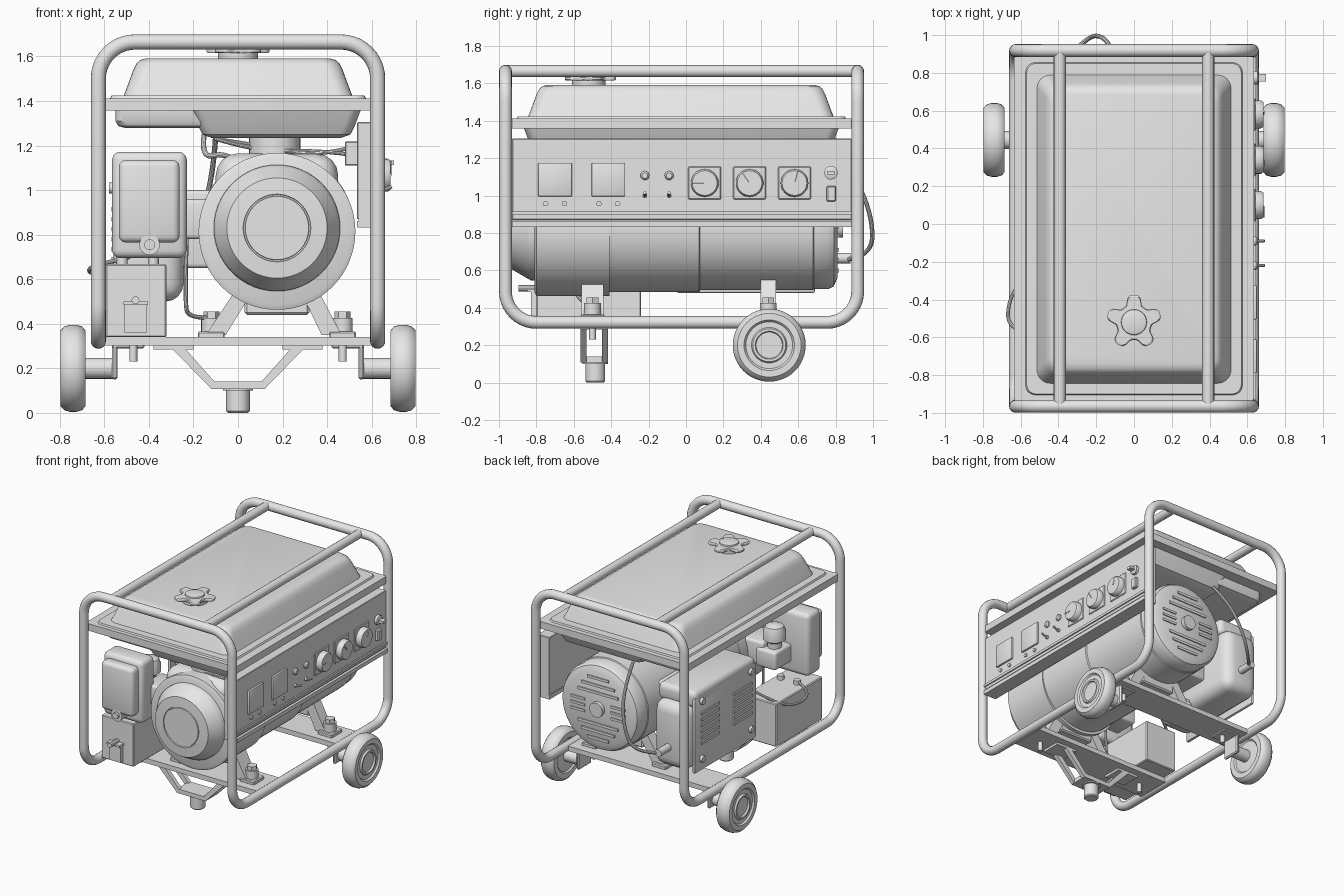
import bpy, bmesh, math
from mathutils import Vector, Matrix

grey = bpy.data.materials.new("plain_grey")
grey.diffuse_color = (0.8, 0.8, 0.8, 1)


def add(name, bm):
    bmesh.ops.recalc_face_normals(bm, faces=bm.faces)
    me = bpy.data.meshes.new(name)
    bm.to_mesh(me)
    bm.free()
    ob = bpy.data.objects.new(name, me)
    bpy.context.collection.objects.link(ob)
    me.materials.append(grey)
    return ob


def box(name, x, y, z, bevel=0.0, seg=3):
    """Box from (min, max) pairs with optional rounded edges."""
    bm = bmesh.new()
    c = [(a[0] + a[1]) / 2 for a in (x, y, z)]
    s = [abs(a[1] - a[0]) for a in (x, y, z)]
    bmesh.ops.create_cube(bm, size=1, matrix=Matrix.Translation(c) @ Matrix.Diagonal((*s, 1)))
    if bevel:
        bmesh.ops.bevel(bm, geom=bm.edges[:], offset=bevel, segments=seg, profile=0.5, affect='EDGES')
    return add(name, bm)


def loft(name, rings):
    """Skin closed rings of points and cap both ends."""
    bm = bmesh.new()
    vs = [[bm.verts.new(p) for p in r] for r in rings]
    n = len(vs[0])
    for a, b in zip(vs, vs[1:]):
        for i in range(n):
            bm.faces.new((a[i], a[(i + 1) % n], b[(i + 1) % n], b[i]))
    bm.faces.new(vs[0])
    bm.faces.new(vs[-1])
    return add(name, bm)


def lathe(name, axis, c, prof, n=48):
    """Turn (radius, offset along axis) pairs about an axis through c."""
    def pt(r, t, a):
        u, v = r * math.cos(a), r * math.sin(a)
        return Vector(c) + Vector({'X': (t, u, v), 'Y': (u, t, v), 'Z': (u, v, t)}[axis])
    return loft(name, [[pt(r, t, 2 * math.pi * i / n) for i in range(n)] for r, t in prof])


def cyl(name, axis, c, r, t0, t1, n=24):
    return lathe(name, axis, c, [(r, t0), (r, t1)], n)


def rrect(x0, x1, y0, y1, r, z, n=6):
    """Rounded rectangle ring at height z."""
    out = []
    for k, (cx, cy) in enumerate([(x1 - r, y1 - r), (x0 + r, y1 - r), (x0 + r, y0 + r), (x1 - r, y0 + r)]):
        for i in range(n + 1):
            a = math.pi / 2 * (k + i / n)
            out.append((cx + r * math.cos(a), cy + r * math.sin(a), z))
    return out


def tube(name, pts, r, fillet=0.0, closed=False, smooth=False, res=6):
    """Round tube along points, with rounded corners or as a smooth spline."""
    P = [Vector(p) for p in pts]
    path = []
    for i, p in enumerate(P):
        if not fillet or (not closed and i in (0, len(P) - 1)):
            path.append(p)
            continue
        d0 = (P[i - 1] - p).normalized()
        d1 = (P[(i + 1) % len(P)] - p).normalized()
        cen = p + (d0 + d1) * fillet
        for k in range(11):
            a = math.pi / 2 * k / 10
            path.append(cen - d1 * fillet * math.cos(a) - d0 * fillet * math.sin(a))
    cu = bpy.data.curves.new(name, 'CURVE')
    cu.dimensions = '3D'
    cu.bevel_depth, cu.bevel_resolution, cu.use_fill_caps = r, res, True
    sp = cu.splines.new('NURBS' if smooth else 'POLY')
    sp.points.add(len(path) - 1)
    for q, p in zip(sp.points, path):
        q.co = (*p, 1)
    sp.use_cyclic_u = closed
    if smooth:
        sp.order_u, sp.use_endpoint_u, sp.resolution_u = 3, True, 8
    ob = bpy.data.objects.new(name, cu)
    bpy.context.collection.objects.link(ob)
    cu.materials.append(grey)
    bpy.ops.object.select_all(action='DESELECT')
    ob.select_set(True)
    bpy.context.view_layer.objects.active = ob
    bpy.ops.object.convert(target='MESH')


# Tubular frame: one closed loop plus two top rails
FX, F0, F1, ZB, ZT = 0.627, -0.965, 0.918, 0.322, 1.665
tube("frame", [(-FX, F0, ZB), (-FX, F0, ZT), (FX, F0, ZT), (FX, F0, ZB),
               (FX, F1, ZB), (FX, F1, ZT), (-FX, F1, ZT), (-FX, F1, ZB)], 0.034, 0.165, True)
for s in (-1, 1):
    tube("top_rail", [(s * 0.393, F0, ZT), (s * 0.393, F1, ZT)], 0.032)

# Fuel tank: flange, upper shell, shallow and deep undersides
loft("tank_flange", [rrect(-0.635, 0.635, -0.935, 0.89, 0.015, z) for z in (1.358, 1.412)])
loft("tank_rim", [rrect(-0.575, 0.575, -0.905, 0.855, 0.05, 1.41), rrect(-0.568, 0.568, -0.9, 0.85, 0.05, 1.424)])
shell = [(0, 1.42), (0.012, 1.45), (0.045, 1.54), (0.06, 1.57), (0.078, 1.585), (0.105, 1.592)]
loft("tank_top", [rrect(-0.515 + d, 0.515 - d, -0.845 + d, 0.79 - d, 0.07, z) for d, z in shell])
loft("tank_under_shallow", [rrect(-0.55 + d, -0.1, -0.835 + d, 0.8 - d, 0.05, z)
                            for d, z in [(0, 1.37), (0, 1.31), (0.012, 1.288), (0.04, 1.28)]])
loft("tank_under_deep", [rrect(-0.21 + d, 0.555 - d, -0.87 + d, 0.82 - d, 0.05, z)
                         for d, z in [(0, 1.37), (0.03, 1.29), (0.05, 1.25), (0.09, 1.235)]])
star = [(0.12 + 0.026 * math.tanh(2 * math.cos(5 * (a - math.pi / 2))), a)
        for a in [math.tau * i / 80 for i in range(80)]]
loft("cap_star", [[(k * r * math.cos(a), -0.52 + k * r * math.sin(a), z) for r, a in star]
                  for k, z in [(0.96, 1.615), (1, 1.62), (1, 1.632), (0.94, 1.638)]])
lathe("cap_neck", 'Z', (0, -0.52, 0), [(0.09, 1.585), (0.09, 1.62)], 32)
lathe("cap_hub", 'Z', (0, -0.52, 0), [(0.07, 1.63), (0.066, 1.648), (0.055, 1.652)], 32)

# Engine and alternator barrel
EC = (0.175, 0, 0.83)
lathe("engine_housing", 'Y', (0.175, 0, 0.815), [(0.33, -0.81), (0.352, -0.8), (0.352, -0.41)], 64)
lathe("alternator_barrel", 'Y', EC, [(0.346, -0.42), (0.346, 0.07), (0.336, 0.075), (0.336, 0.68), (0.33, 0.685),
                                     (0.33, 0.76), (0.315, 0.79), (0.27, 0.81)], 64)
box("crankcase", (-0.1, 0.45), (-0.79, -0.42), (0.55, 1.165), 0.1, 4)
lathe("starter_cover", 'Y', EC, [(0.285, -0.78), (0.283, -0.83), (0.272, -0.85), (0.225, -0.93), (0.152, -0.935),
                                 (0.15, -0.928), (0.144, -0.928), (0.142, -0.935)], 64)
cyl("rear_hub", 'Y', EC, 0.055, 0.8, 0.84)
for s in (-1, 1):
    for i, w in enumerate((0.17, 0.14, 0.09)):
        z = EC[2] + s * (0.12 + 0.055 * i)
        box("rear_slot", (EC[0] - w, EC[0] + w), (0.8, 0.818), (z - 0.01, z + 0.01))
    for i in (-1, 0, 1):
        x = EC[0] + s * 0.17
        box("rear_slot", (x - 0.06, x + 0.06), (0.8, 0.818), (EC[2] + 0.045 * i - 0.009, EC[2] + 0.045 * i + 0.009))
cyl("tank_neck", 'Z', (0.165, -0.6, 0), 0.115, 1.15, 1.25, 32)
box("intake", (-0.3, -0.1), (-0.72, -0.5), (0.78, 0.96), 0.02)

# Control panel with lower lips
box("panel", (0.535, 0.635), (-0.93, 0.885), (0.87, 1.305), 0.004, 1)
box("panel_lip_low", (0.535, 0.645), (-0.93, 0.885), (0.832, 0.862))
box("panel_groove", (0.54, 0.625), (-0.93, 0.885), (0.85, 0.88))
box("panel_rib", (0.62, 0.645), (-0.93, 0.885), (0.895, 0.915))
box("panel_back_box", (0.48, 0.54), (-0.85, -0.6), (1.11, 1.22), 0.005, 1)
for y in (-0.7, -0.415):
    box("socket", (0.63, 0.65), (y - 0.09, y + 0.09), (0.995, 1.175), 0.006, 2)
    for d in (-0.05, 0.05):
        cyl("socket_screw", 'X', (0, y + d, 0.957), 0.014, 0.63, 0.645, 16)
for y in (-0.22, -0.09):
    lathe("indicator", 'X', (0, y, 1.107), [(0.024, 0.63), (0.024, 0.645), (0.015, 0.655)], 20)
    cyl("toggle_base", 'X', (0, y, 1.0), 0.013, 0.63, 0.65, 12)
    tube("toggle", [(0.64, y, 0.995), (0.69, y, 1.015)], 0.008, res=2)
for y, a in ((0.1, 90), (0.34, 35), (0.58, -15)):
    box("dial_plate", (0.63, 0.642), (y - 0.088, y + 0.088), (0.98, 1.155), 0.005, 1)
    lathe("dial", 'X', (0, y, 1.067), [(0.074, 0.64), (0.074, 0.672), (0.066, 0.685)], 32)
    d = Vector((0, -math.sin(math.radians(a)), math.cos(math.radians(a))))
    c = Vector((0.684, y, 1.067))
    tube("dial_mark", [c + d * 0.005, c + d * 0.065], 0.006, res=1)
lathe("key_switch", 'X', (0, 0.775, 1.122), [(0.036, 0.63), (0.036, 0.655), (0.026, 0.66)], 24)
box("key", (0.65, 0.7), (0.755, 0.795), (1.112, 1.132))
box("rocker", (0.63, 0.66), (0.752, 0.802), (0.968, 1.052), 0.006, 1)

# Air filter, carburettor bowl and battery
box("air_filter_back", (-0.565, -0.23), (-0.83, -0.67), (0.695, 1.172), 0.035)
box("air_filter_cover", (-0.535, -0.262), (-0.9, -0.8), (0.765, 1.135), 0.03)
cyl("air_filter_knob", 'Y', (-0.397, 0, 0.755), 0.046, -0.9, -0.8)
cyl("air_filter_knob_tip", 'Y', (-0.397, 0, 0.755), 0.024, -0.915, -0.8)
lathe("fuel_bowl", 'Z', (-0.35, -0.57, 0), [(0.05, 0.8), (0.05, 0.96), (0.08, 0.98), (0.08, 1.04), (0.065, 1.08),
                                           (0.03, 1.095)], 24)
box("carburettor", (-0.42, -0.25), (-0.7, -0.48), (0.78, 0.92), 0.02)
box("battery", (-0.595, -0.322), (-0.8, -0.24), (0.34, 0.668), 0.006, 1)
box("battery_clip", (-0.51, -0.41), (-0.83, -0.79), (0.36, 0.49))
box("battery_clip_top", (-0.515, -0.405), (-0.85, -0.79), (0.485, 0.5))
tube("battery_bolt", [(-0.46, -0.895, 0.505), (-0.46, -0.8, 0.505)], 0.018, res=3)
for x in (-0.52, -0.38):
    cyl("battery_post", 'Z', (x, -0.6, 0), 0.025, 0.66, 0.7, 12)

# Muffler with slotted heat shield
box("muffler", (-0.545, -0.245), (-0.04, 0.76), (0.5, 1.0), 0.08, 4)
box("muffler_bridge", (-0.28, -0.05), (0.1, 0.5), (0.65, 1.0), 0.02)
box("heat_shield", (-0.56, -0.535), (-0.05, 0.69), (0.48, 1.05), 0.01, 2)
box("heat_shield_top", (-0.56, -0.24), (-0.05, 0.69), (0.97, 1.1), 0.04, 4)
for y in (0.12, 0.51):
    for i in range(6):
        z = 0.68 + 0.045 * i
        box("shield_slot", (-0.569, -0.55), (y - 0.11, y + 0.11), (z, z + 0.02))
    for z in (0.57, 1.01):
        cyl("shield_bolt", 'X', (0, y + (0.1 if y > 0.3 else -0.1), z), 0.025, -0.58, -0.55, 12)

# Cross plates, engine mounts and bolts
box("front_plate", (-0.6, 0.6), (-0.63, -0.36), (0.303, 0.34))
box("rear_plate", (-0.6, 0.6), (0.32, 0.57), (0.303, 0.34))
for y, w in ((-0.5, 0.06), (0.44, 0.042)):
    box("mount_arch", (0.03, 0.32), (y - w, y + w), (0.44, 0.56), 0.01, 1)
    for s in (-1, 1):
        x = 0.175 + s * 0.295
        box("mount_pad", (x - 0.06, x + 0.06), (y - 0.065, y + 0.065), (0.335, 0.365), 0.006, 1)
        cyl("mount_rubber", 'Z', (x, y, 0), 0.045, 0.36, 0.425)
        cyl("mount_nut", 'Z', (x, y, 0), 0.036, 0.42, 0.455, 6)
        top, low = 0.175 + s * 0.14, 0.175 + s * 0.26
        loft("mount_leg", [[(top - 0.04, q, 0.56), (top + 0.04, q, 0.56), (low + 0.03, q, 0.35), (low - 0.06, q, 0.35)]
                           for q in (y - w, y + w)])
        cyl("plate_bolt", 'Z', (s * 0.47, y, 0), 0.018, 0.23, 0.31, 12)

# Front foot: open bracket with rubber pad
for y in (-0.548, -0.432):
    for s in (-1, 1):
        loft("foot_strut", [[(s * 0.31, q, 0.303), (s * 0.25, q, 0.303), (s * 0.105, q, 0.14), (s * 0.12, q, 0.108)]
                            for q in (y - 0.016, y + 0.016)])
box("foot_bar", (-0.12, 0.12), (-0.564, -0.416), (0.108, 0.14))
for s in (-1, 1):
    box("foot_flange", (s * 0.2, s * 0.38), (-0.564, -0.416), (0.285, 0.304))
lathe("foot_pad", 'Z', (0, -0.485, 0), [(0.045, 0.0), (0.053, 0.008), (0.053, 0.1), (0.068, 0.1), (0.068, 0.11)], 32)

# Wheels, stub axles and axle brackets
for s in (-1, 1):
    prof = [(0.075, 0.69), (0.12, 0.695), (0.13, 0.685), (0.17, 0.685), (0.188, 0.7), (0.195, 0.725), (0.195, 0.755),
            (0.188, 0.78), (0.17, 0.797), (0.135, 0.797), (0.125, 0.785), (0.095, 0.785), (0.088, 0.797),
            (0.075, 0.797), (0.07, 0.785)]
    lathe("wheel", 'X', (0, 0.445, 0.2), [(r, s * t) for r, t in prof], 48)
    cyl("axle", 'X', (0, 0.445, 0.2), 0.047, s * 0.55, s * 0.7)
    box("axle_bracket", (s * 0.54, s * 0.565), (0.37, 0.52), (0.15, 0.31), 0.008, 1)
    box("axle_bracket_top", (s * 0.42, s * 0.565), (0.37, 0.52), (0.29, 0.31), 0.006, 1)

# Cables and hoses
tube("plug_lead", [(-0.1, 0.78, 1.25), (-0.11, 0.92, 1.08), (-0.17, 1.0, 0.86), (-0.25, 0.99, 0.68), (-0.36, 0.87, 0.66)],
     0.012, smooth=True, res=3)
cyl("plug_cap", 'Y', (-0.38, 0, 0.665), 0.028, 0.73, 0.88, 16)
tube("battery_lead", [(-0.52, -0.6, 0.69), (-0.67, -0.56, 0.66), (-0.665, -0.4, 0.62), (-0.58, -0.28, 0.65),
                      (-0.4, -0.2, 0.75)], 0.01, smooth=True, res=3)
tube("fuel_hose", [(-0.15, -0.55, 1.26), (-0.17, -0.62, 1.14), (-0.05, -0.65, 1.17), (0.0, -0.6, 1.12)], 0.012,
     smooth=True, res=3)
tube("drain_hose", [(-0.23, -0.6, 0.8), (-0.24, -0.6, 0.5), (-0.22, -0.55, 0.42), (-0.1, -0.5, 0.43)], 0.01,
     smooth=True, res=3)
for k in (0, 0.03):
    tube("panel_wire", [(-0.1, -0.5 + k, 1.23), (0.1, -0.7, 1.17 + k), (0.35, -0.7, 1.18 - k), (0.5, -0.7, 1.16 + k)],
         0.009, smooth=True, res=3)

# Smooth rounded surfaces, keep hard edges
bpy.ops.object.select_all(action='SELECT')
bpy.context.view_layer.objects.active = bpy.context.selected_objects[0]
bpy.ops.object.shade_smooth_by_angle(angle=math.radians(35))
